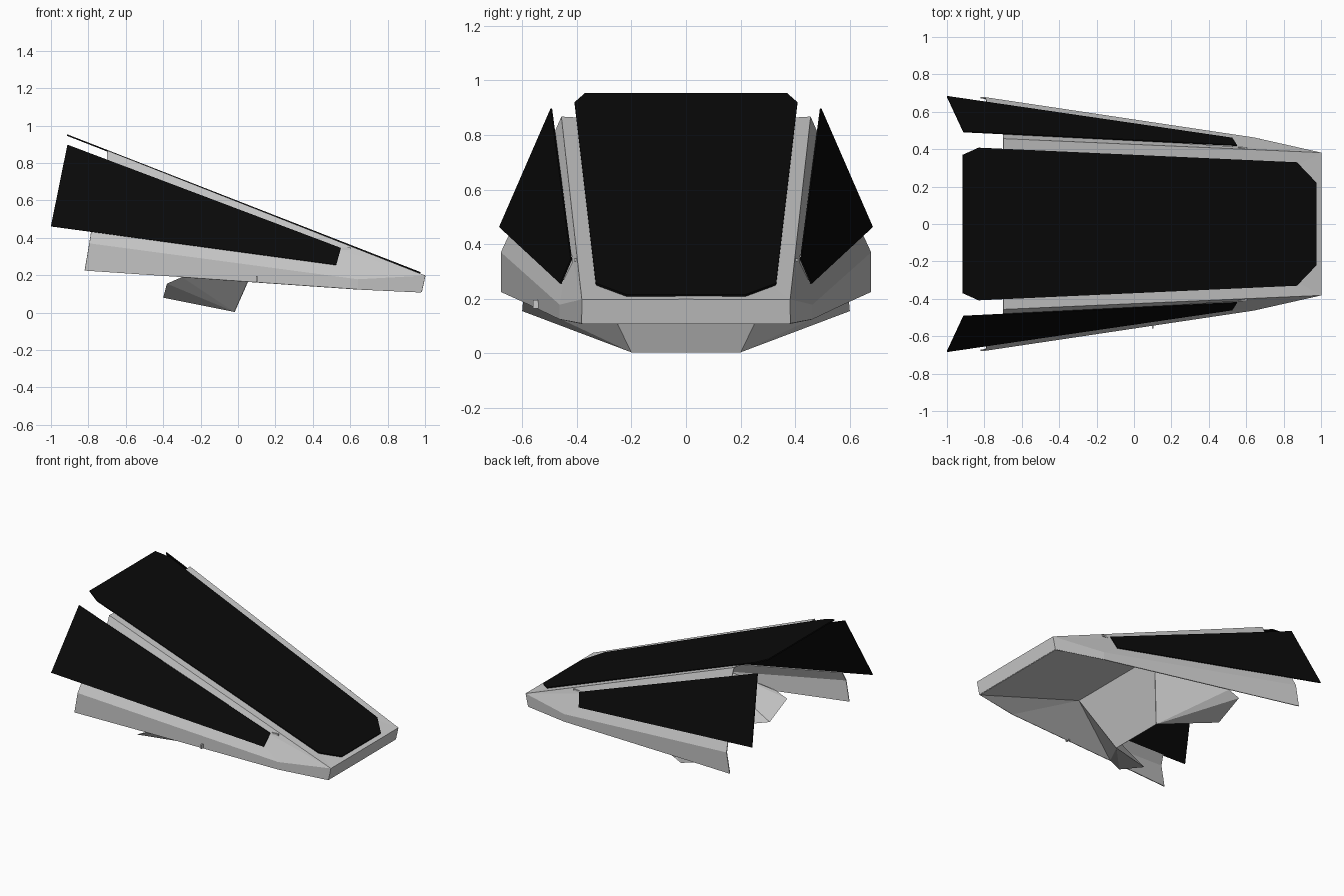
import bpy, bmesh

if "Cube" in bpy.data.objects:
    bpy.data.objects.remove(bpy.data.objects["Cube"])

black = bpy.data.materials.new("black_panel")
black.diffuse_color = (0.003, 0.003, 0.003, 1)
black.use_nodes = True
black.node_tree.nodes["Principled BSDF"].inputs["Base Color"].default_value = black.diffuse_color


def finish(name, bm, mirror=True, thickness=0.0, mat=None):
    bmesh.ops.recalc_face_normals(bm, faces=bm.faces)
    me = bpy.data.meshes.new(name)
    bm.to_mesh(me)
    bm.free()
    ob = bpy.data.objects.new(name, me)
    bpy.context.collection.objects.link(ob)
    if mirror:
        m = ob.modifiers.new("mirror", 'MIRROR')
        m.use_axis = (False, True, False)
    if thickness:
        s = ob.modifiers.new("thickness", 'SOLIDIFY')
        s.thickness = thickness
        s.offset = 0
    if mat:
        me.materials.append(mat)
    return ob


def plates(name, pts, faces, **kw):
    bm = bmesh.new()
    v = {k: bm.verts.new(p) for k, p in pts.items()}
    for f in faces:
        bm.faces.new([v[k] for k in f.split()])
    for x in [x for x in bm.verts if not x.link_faces]:
        bm.verts.remove(x)
    return finish(name, bm, **kw)


def solid(name, pts, **kw):
    bm = bmesh.new()
    bmesh.ops.convex_hull(bm, input=[bm.verts.new(p) for p in pts])
    return finish(name, bm, **kw)


# Key points of the +y half
P = {
    "nose": (1, .38, .197), "nose_c": (1, 0, .197),
    "chin": (.98, .38, .11), "chin_c": (.98, 0, .11),
    "ridge": (-.7, .455, .865),
    "in_rear": (-.7, .375, .86), "in_mid": (.85, .30, .254),
    "in_front": (.94, .2, .219), "in_c": (.94, 0, .219),
    "up_rear": (-.7, .487, .79), "up_front": (.53, .412, .335),
    "low_rear": (-.785, .645, .435), "low_front": (.5, .445, .27),
    "crease_rear": (-.795, .675, .37), "crease_knee": (.64, .46, .178),
    "base_rear": (-.82, .675, .225), "base_knee": (.64, .46, .125),
    "base_mid": (-.3, .597, .19),
    "keel_top": (.145, .38, .377), "keel_top_c": (.145, 0, .377),
    "keel_low": (-.02, .2, .004), "keel_low_c": (-.02, 0, .004),
}

# Hull frame: deck strips, side bands and nose
plates("hull_frame", P, [
    "ridge in_rear in_mid nose",
    "nose in_mid in_front in_c nose_c",
    "nose nose_c chin_c chin",
    "ridge nose up_front up_rear",
    "nose crease_knee low_front up_front",
    "low_rear low_front crease_knee crease_rear",
    "crease_rear crease_knee base_knee base_mid base_rear",
    "nose chin base_knee crease_knee",
], thickness=0.006)

# Recessed underside and sloping front of the keel
plates("underside", P, [
    "chin chin_c keel_top_c keel_top",
    "chin keel_top base_knee",
    "base_knee keel_top base_mid",
    "keel_top keel_top_c keel_low_c keel_low",
], thickness=0.005)

# Keel wings
solid("keel_wing", [P["keel_low"], P["keel_top"], P["base_mid"],
                    (-.4, .375, .08), (-.38, .6, .155)])

# Top panel with clipped corners
outline = [(-.915, .37), (-.83, .408), (.87, .33), (.975, .22)]
outline += [(x, -y) for x, y in reversed(outline)]
bm = bmesh.new()
bm.faces.new([bm.verts.new((x, y, .948 - .39 * (x + .91))) for x, y in outline])
finish("top_panel", bm, mirror=False, thickness=0.008, mat=black)

# Side panels
plates("side_panel", {"a": (-.912, .493, .897), "b": (-1, .682, .462),
                      "c": (.525, .459, .255), "d": (.55, .42, .345)},
       ["a b c d"], thickness=0.006, mat=black)

# Small latch ahead of each side panel, and a probe on one flank
def box(name, loc, size, **kw):
    bm = bmesh.new()
    bmesh.ops.create_cube(bm, size=1)
    for v in bm.verts:
        v.co = [l + c * s for l, c, s in zip(loc, v.co, size)]
    finish(name, bm, **kw)


box("panel_latch", (.58, .405, .342), (.05, .012, .012))
box("flank_probe", (.1, -.545, .18), (.01, .03, .03), mirror=False)
